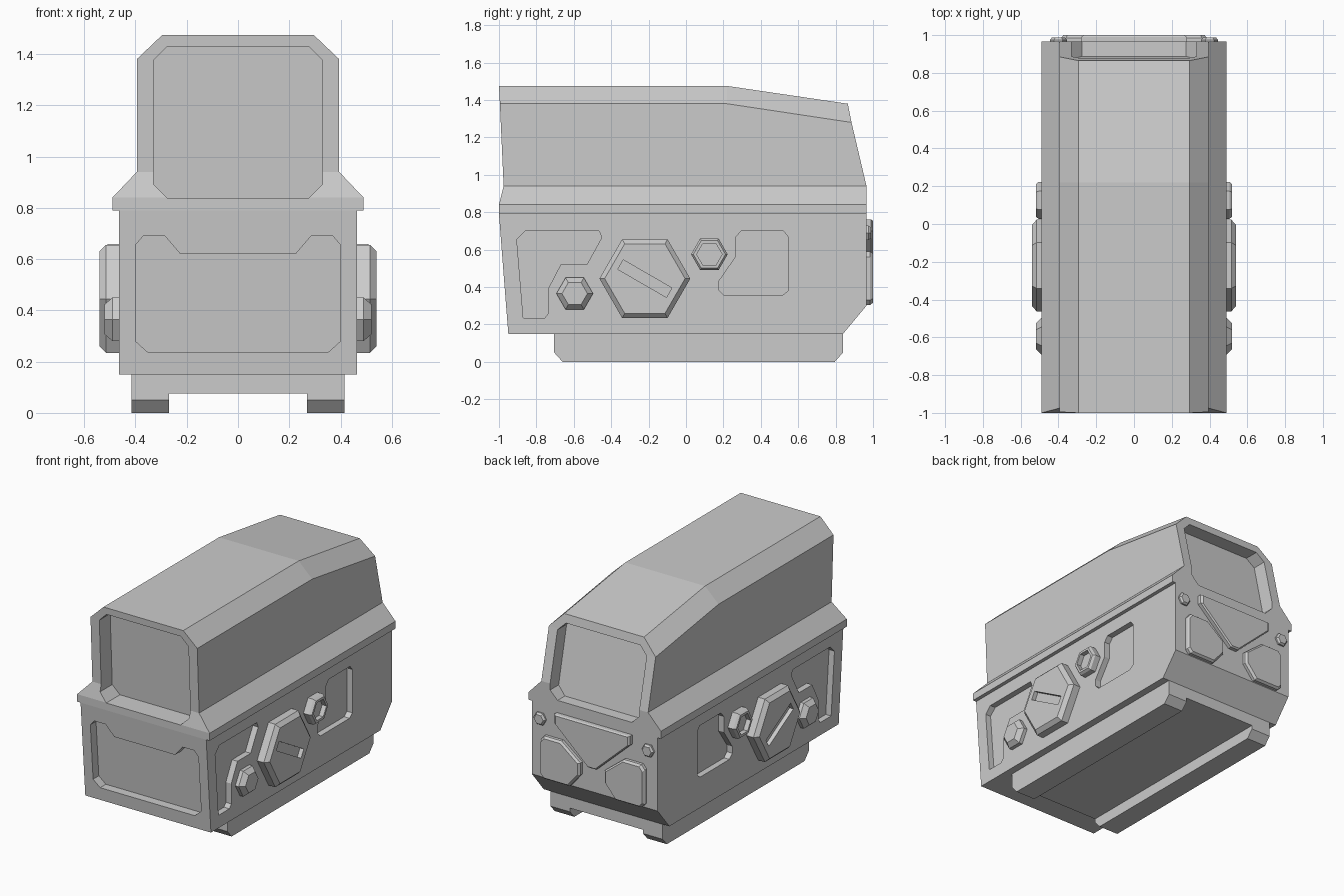
import bpy
import bmesh
from math import cos, sin, pi, radians

cube = bpy.data.objects.get("Cube")
if cube:
    bpy.data.objects.remove(cube, do_unlink=True)

grey = bpy.data.materials.new("plain grey")
grey.use_nodes = True
grey.diffuse_color = (0.6, 0.6, 0.6, 1)
grey.node_tree.nodes["Principled BSDF"].inputs["Base Color"].default_value = (0.6, 0.6, 0.6, 1)


def loft(bm, rings, strip_caps=False):
    """Bridge equal rings of points; strip_caps fills symmetric ends row by row."""
    loops = [[bm.verts.new(p) for p in ring] for ring in rings]
    n = len(loops[0])
    for a, b in zip(loops, loops[1:]):
        for i in range(n):
            j = (i + 1) % n
            bm.faces.new((a[i], a[j], b[j], b[i]))
    for end in (loops[0], loops[-1]):
        if strip_caps:
            for i in range(n // 2 - 1):
                bm.faces.new((end[i], end[i + 1], end[n - 2 - i], end[n - 1 - i]))
        else:
            bm.faces.new(end)


def finish(bm, name):
    bmesh.ops.recalc_face_normals(bm, faces=bm.faces)
    mesh = bpy.data.meshes.new(name)
    bm.to_mesh(mesh)
    bm.free()
    mesh.materials.append(grey)
    obj = bpy.data.objects.new(name, mesh)
    bpy.context.collection.objects.link(obj)
    return obj


def part(name, rings, strip_caps=False):
    bm = bmesh.new()
    loft(bm, rings, strip_caps)
    return finish(bm, name)


def cut(obj, solids):
    """Subtract lofted solids from an object and bake the result."""
    bm = bmesh.new()
    for rings in solids:
        loft(bm, rings)
    cutter = finish(bm, "cutter")
    cutter.hide_render = True
    mod = obj.modifiers.new("cut", 'BOOLEAN')
    mod.operation = 'DIFFERENCE'
    mod.solver = 'EXACT'
    mod.object = cutter
    bpy.context.view_layer.update()
    graph = bpy.context.evaluated_depsgraph_get()
    baked = bpy.data.meshes.new_from_object(obj.evaluated_get(graph))
    obj.modifiers.clear()
    obj.data = baked
    bpy.data.objects.remove(cutter, do_unlink=True)


def mirrored(half):
    return half + [(-p[0],) + tuple(p[1:]) for p in reversed(half)]


def across(pts, x):
    """Profile in y, z placed at x."""
    return [(x, y, z) for y, z in pts]


def along(pts, y, z0=0, slope=0):
    """Profile in x, z placed at y, leaning with height."""
    return [(x, y + slope * (z - z0), z) for x, z in pts]


def hexagon(cy, cz, r):
    return [(cy + r * cos(i * pi / 3), cz + r * sin(i * pi / 3)) for i in range(6)]


def shrink(pts, f):
    cx = sum(p[0] for p in pts) / len(pts)
    cz = sum(p[1] for p in pts) / len(pts)
    return [(cx + (x - cx) * f, cz + (z - cz) * f) for x, z in pts]


def window(z0, z1, w=0.33, c=0.055):
    return mirrored([(w - c, z0), (w, z0 + c), (w, z1 - c), (w - c, z1)])


# Lower housing: rows of x, z, front y, back y
rows = mirrored([(.465, .15, -.95, .84), (.465, .30, -.962, .965), (.465, .79, -1, .965)])
housing = part("housing", [[(x, f, z) for x, z, f, b in rows],
                           [(x, b, z) for x, z, f, b in rows]], True)

# Hood with ledge: rows of x, z, front y, back y, back z
rows = mirrored([(.49, .79, -1, .965, .79), (.49, .84, -1, .965, .84),
                 (.395, .94, -.975, .965, .94), (.395, 1.38, -.995, .885, 1.28),
                 (.295, 1.475, -1, .865, 1.38)])
hood = part("hood", [[(x, f, z) for x, z, f, b, zb in rows],
                     [(x, .22, z) for x, z, f, b, zb in rows],
                     [(x, b, zb) for x, z, f, b, zb in rows]], True)

# Front and rear window recesses
front_win, rear_win = window(.838, 1.43), window(.842, 1.325)
cut(hood, [[along(front_win, -1.2, .94, -.045), along(front_win, -.86, .94, -.045)],
           [along(rear_win, 1.2, .94, -.227), along(rear_win, .865, .94, -.227)]])

# Recessed front panel and side panels
front_panel = mirrored([(.35, .235), (.4, .28), (.4, .655), (.37, .69), (.285, .69), (.225, .62)])
side_a = [(-.905, .655), (-.86, .70), (-.465, .70), (-.45, .665), (-.53, .52),
          (-.67, .52), (-.735, .395), (-.735, .26), (-.755, .235), (-.87, .235)]
side_b = [(.295, .70), (.52, .70), (.545, .67), (.545, .38), (.515, .355),
          (.205, .355), (.175, .385), (.175, .43), (.265, .56), (.265, .665)]
solids = [[along(front_panel, -1.2, .79, -.078), along(front_panel, -.94, .79, -.078)]]
for s in (1, -1):
    for panel in (side_a, side_b):
        solids.append([across(panel, s * .425), across(panel, s * .6)])
cut(housing, solids)

# Mounting base with a channel between two rails
base_side = [(-.705, .155), (-.705, .05), (-.66, 0), (.795, 0), (.84, .05), (.84, .155)]
base = part("mounting_base", [across(base_side, -.415), across(base_side, .415)])
channel = [(-.27, -.1), (.27, -.1), (.27, .075), (-.27, .075)]
cut(base, [[along(channel, -1), along(channel, 1)]])

# Side caps and bolts
for s, side in ((1, "left"), (-1, "right")):
    def stack(cy, cz, levels):
        return [across(hexagon(cy, cz, r), s * x) for r, x in levels]

    cap = part(side + "_battery_cap", stack(-.22, .445, [(.243, .44), (.243, .515), (.215, .54)]))
    a = radians(-30)
    slot = [(-.22 + u * cos(a) - v * sin(a), .445 + u * sin(a) + v * cos(a))
            for u, v in ((-.15, -.029), (.15, -.029), (.15, .029), (-.15, .029))]
    cut(cap, [[across(slot, s * .512), across(slot, s * .6)]])

    part(side + "_front_bolt", stack(-.595, .365, [(.098, .44), (.098, .49), (.068, .52)]))

    socket = part(side + "_rear_bolt", stack(.125, .575, [(.098, .44), (.098, .505), (.086, .52)]))
    cut(socket, [stack(.125, .575, [(.068, .488), (.068, .6)])])

    # Rear plate and screw on this side
    plate = [(s * x, z) for x, z in ((.385, .56), (.36, .59), (.23, .59), (.09, .48),
                                     (.09, .40), (.17, .305), (.36, .305), (.385, .33))]
    part(side + "_rear_plate", [along(plate, .94), along(plate, .985),
                                along(shrink(plate, .92), 1)])
    screw = hexagon(s * .4, .69, .045)
    part(side + "_rear_screw", [along(screw, .94), along(screw, .975),
                                along(shrink(screw, .75), .988)])

# Central rear plate
wedge = mirrored([(.03, .47), (.28, .70), (.28, .76)])
part("rear_wedge_plate", [along(wedge, .94), along(wedge, .99), along(shrink(wedge, .95), 1)])
